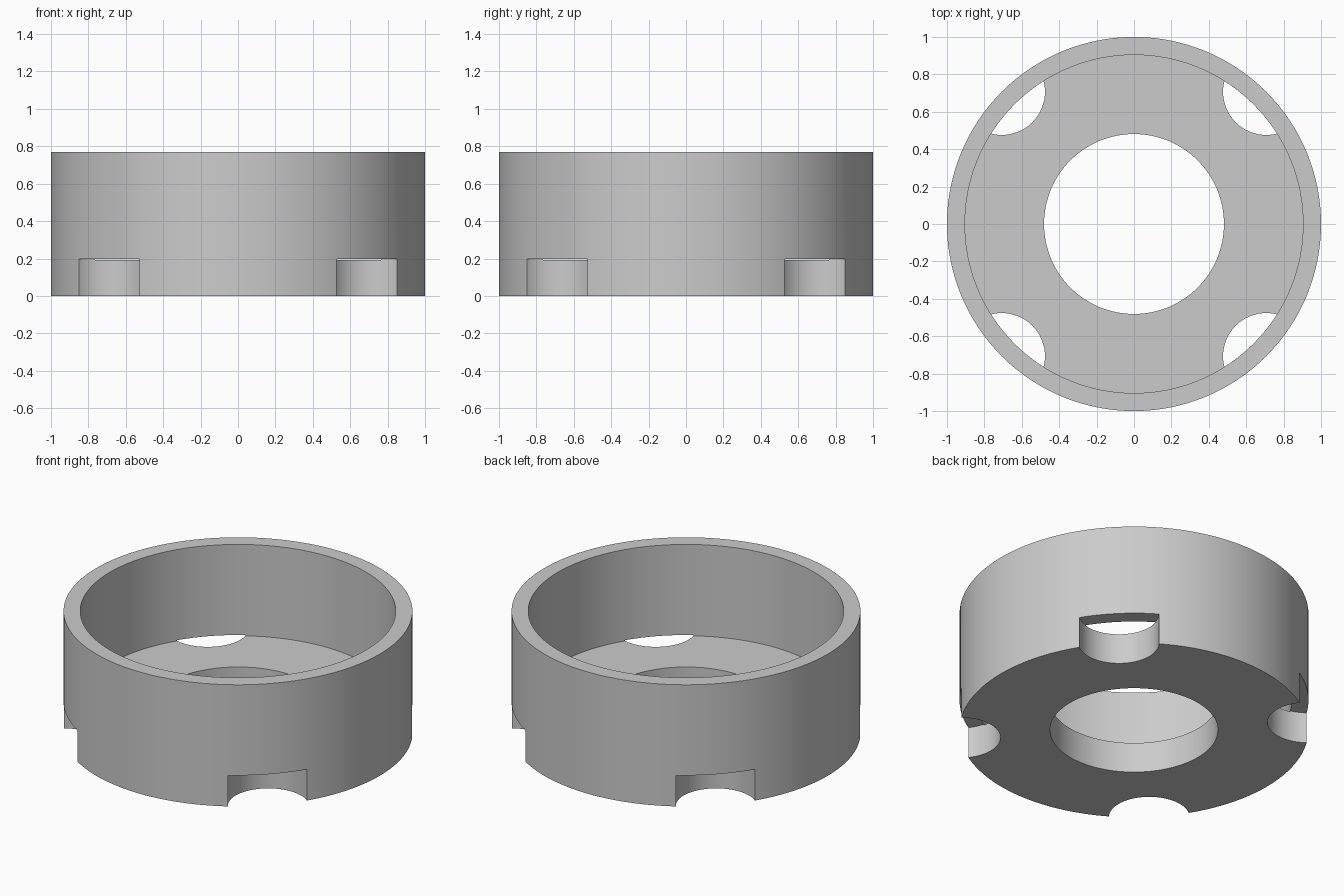
import bpy
import bmesh
import math
from mathutils import Matrix

cube = bpy.data.objects.get("Cube")
if cube:
    bpy.data.objects.remove(cube, do_unlink=True)

HEIGHT, FLOOR, NOTCH = 0.77, 0.192, 0.197
OUTER, INNER, HOLE, NOTCH_R = 1.0, 0.904, 0.481, 0.231
SEGMENTS = 128

grey = bpy.data.materials.new("light grey")
grey.use_nodes = True
colour = (0.6, 0.6, 0.6, 1)
grey.diffuse_color = colour
grey.node_tree.nodes["Principled BSDF"].inputs["Base Color"].default_value = colour


def make_object(name, bm):
    bmesh.ops.recalc_face_normals(bm, faces=bm.faces)
    mesh = bpy.data.meshes.new(name)
    bm.to_mesh(mesh)
    bm.free()
    mesh.materials.append(grey)
    obj = bpy.data.objects.new(name, mesh)
    bpy.context.collection.objects.link(obj)
    return obj


# Round housing: wall and floor ring turned from one closed profile
profile = [(HOLE, 0), (OUTER, 0), (OUTER, HEIGHT),
           (INNER, HEIGHT), (INNER, FLOOR), (HOLE, FLOOR)]
bm = bmesh.new()
rings = []
for i in range(SEGMENTS):
    a = math.tau * i / SEGMENTS
    rings.append([bm.verts.new((r * math.cos(a), r * math.sin(a), z))
                  for r, z in profile])
for i, ring in enumerate(rings):
    after = rings[(i + 1) % SEGMENTS]
    for j in range(len(profile)):
        k = (j + 1) % len(profile)
        bm.faces.new((ring[j], after[j], after[k], ring[k]))
housing = make_object("round_housing", bm)

# Four round notches on the diagonals, open at the bottom
bm = bmesh.new()
depth = 2 * NOTCH
for i in range(4):
    a = math.pi / 4 + i * math.pi / 2
    place = Matrix.Translation((math.cos(a), math.sin(a), NOTCH - depth / 2))
    bmesh.ops.create_cone(bm, cap_ends=True, segments=64, radius1=NOTCH_R,
                          radius2=NOTCH_R, depth=depth, matrix=place)
cutter = make_object("notch_cutter", bm)
cutter.hide_render = True

cut = housing.modifiers.new("notches", "BOOLEAN")
cut.operation = "DIFFERENCE"
cut.solver = "EXACT"
cut.object = cutter

# Apply the cut, then smooth the curved walls and keep the rims sharp
bpy.ops.object.select_all(action="DESELECT")
housing.select_set(True)
bpy.context.view_layer.objects.active = housing
bpy.ops.object.modifier_apply(modifier=cut.name)
bpy.data.objects.remove(cutter, do_unlink=True)
bpy.ops.object.shade_smooth_by_angle(angle=math.radians(30))
